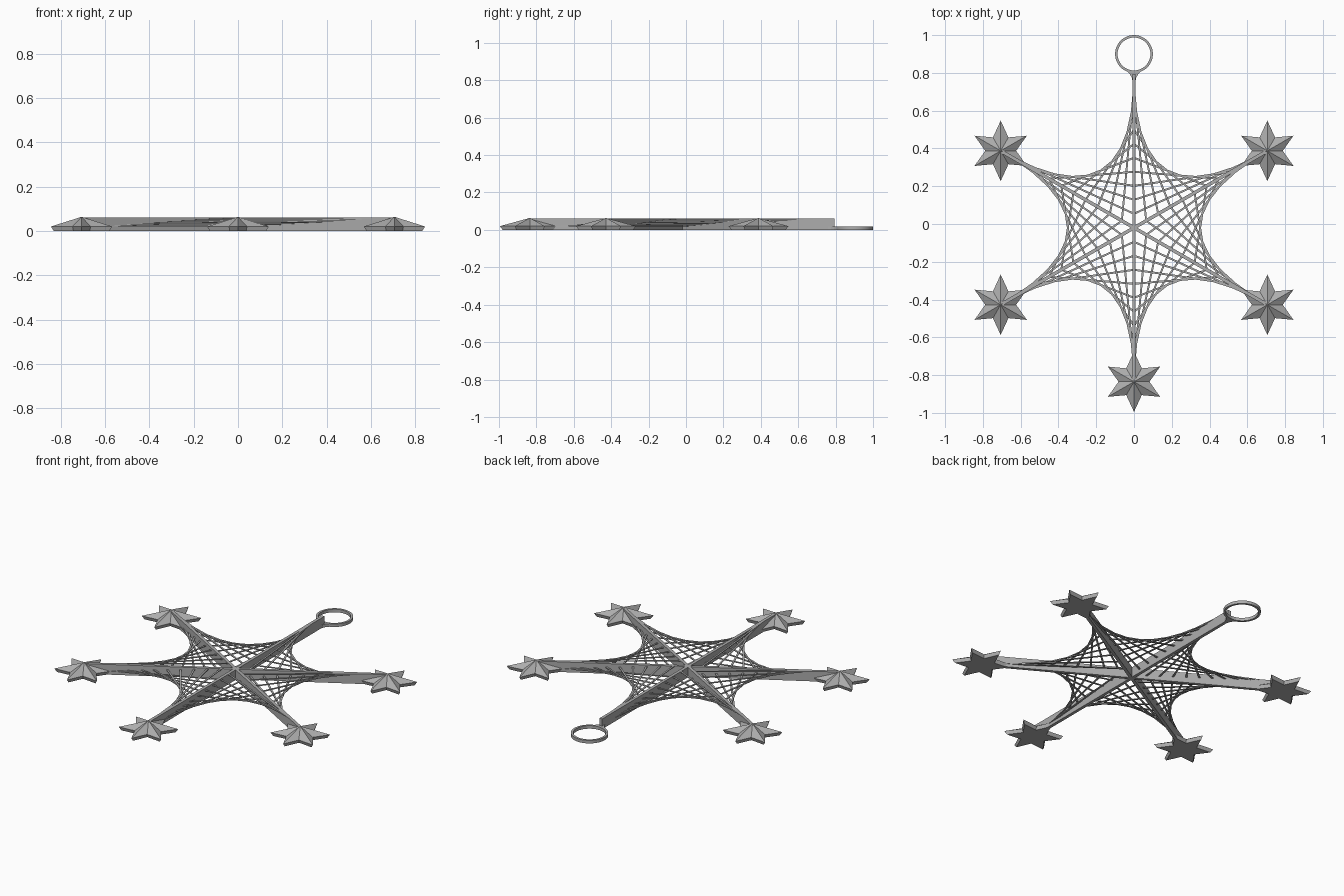
import bpy, bmesh, math
from mathutils import Vector

if "Cube" in bpy.data.objects:
    bpy.data.objects.remove(bpy.data.objects["Cube"])

CY = -0.02          # hub position along y
R = 0.815           # arm length
H = 0.06            # arm height
N = 11              # string steps along each arm

metal = bpy.data.materials.new("plain grey")
metal.diffuse_color = (0.42, 0.42, 0.42, 1)
metal.use_nodes = True
metal.node_tree.nodes["Principled BSDF"].inputs["Base Color"].default_value = metal.diffuse_color


def finish(name, bm):
    bmesh.ops.recalc_face_normals(bm, faces=bm.faces)
    me = bpy.data.meshes.new(name)
    bm.to_mesh(me)
    bm.free()
    me.materials.append(metal)
    ob = bpy.data.objects.new(name, me)
    bpy.context.collection.objects.link(ob)
    return ob


def polar(r, deg, z=0.0):
    a = math.radians(deg)
    return Vector((r * math.cos(a), CY + r * math.sin(a), z))


def prism(bm, pts, z0, z1):
    lo = [bm.verts.new((p[0], p[1], z0)) for p in pts]
    hi = [bm.verts.new((p[0], p[1], z1)) for p in pts]
    bm.faces.new(lo[::-1])
    bm.faces.new(hi)
    for i in range(len(pts)):
        j = (i + 1) % len(pts)
        bm.faces.new((lo[i], lo[j], hi[j], hi[i]))


def bar(bm, a, b, width, z0, z1):
    d = (b - a).normalized()
    s = Vector((-d.y, d.x, 0)) * width / 2
    prism(bm, [a - s, b - s, b + s, a + s], z0, z1)


# Six upright arms
bm = bmesh.new()
for k in range(6):
    bar(bm, polar(0, 30 + 60 * k), polar(R, 30 + 60 * k), 0.018, 0, H)
finish("arms", bm)

# Straight strings between neighbouring arms, climbing in height
bm = bmesh.new()
for k in range(6):
    ang = 30 + 60 * k
    for i in range(1, N):
        z = 0.018 + 0.038 * (i - 1) / (N - 2)
        bar(bm, polar(R * (N - i) / N, ang), polar(R * i / N, ang + 60),
            0.01, z, z + 0.004)
finish("strings", bm)

# Faceted six-pointed stars on five of the arms
bm = bmesh.new()
for k in (0, 2, 3, 4, 5):
    c = polar(R, 30 + 60 * k)

    def ring(outer, inner, z):
        vs = []
        for i in range(12):
            a = math.radians(30 * i)
            r = outer if i % 2 else inner
            vs.append(bm.verts.new((c.x + r * math.cos(a), c.y + r * math.sin(a), z)))
        return vs
    low, rim = ring(0.145, 0.073, 0), ring(0.16, 0.082, 0.02)
    apex = bm.verts.new((c.x, c.y, 0.064))
    bm.faces.new(low[::-1])
    for i in range(12):
        j = (i + 1) % 12
        bm.faces.new((low[i], low[j], rim[j], rim[i]))
        bm.faces.new((rim[i], rim[j], apex))
finish("stars", bm)

# Flat hanging loop
bm = bmesh.new()
S = 48
rows = []
for r, z in ((0.1, 0), (0.1, 0.018), (0.087, 0.018), (0.087, 0)):
    rows.append([bm.verts.new((r * math.cos(2 * math.pi * i / S),
                               0.9 + r * math.sin(2 * math.pi * i / S), z))
                 for i in range(S)])
for q in range(4):
    a, b = rows[q], rows[(q + 1) % 4]
    for i in range(S):
        j = (i + 1) % S
        bm.faces.new((a[i], a[j], b[j], b[i]))
loop = finish("hanging_loop", bm)
bpy.context.view_layer.objects.active = loop
loop.select_set(True)
bpy.ops.object.shade_smooth_by_angle()

# Curved gusset joining the loop to its arm
bm = bmesh.new()
side = [(0.008, 0.755), (0.012, 0.775), (0.02, 0.79), (0.036, 0.808)]
pts = side + [(0.018, 0.804), (-0.018, 0.804)] + [(-x, y) for x, y in side[::-1]]
prism(bm, pts, 0, 0.018)
finish("loop_gusset", bm)
